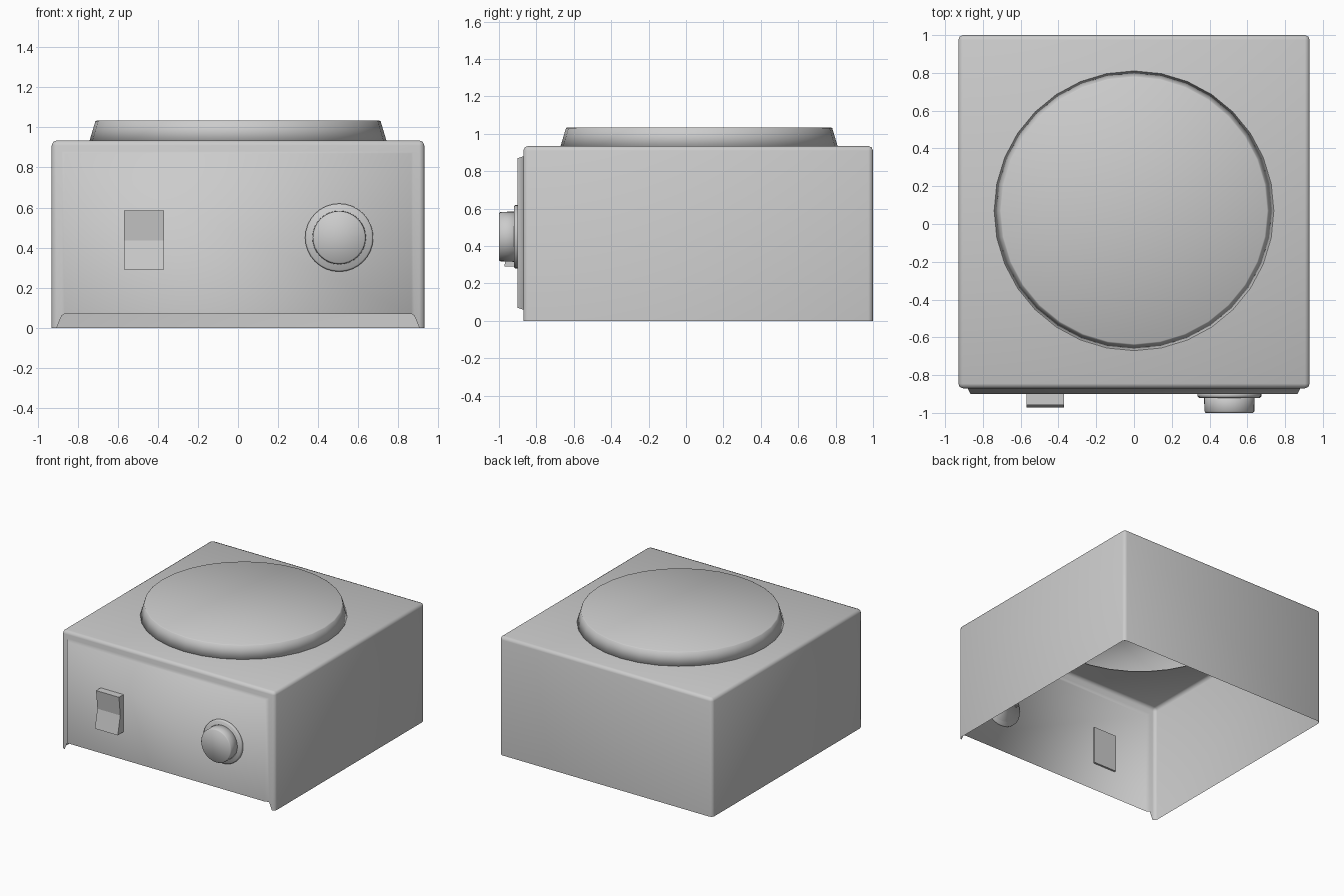
import bpy, bmesh
from mathutils import Vector
from math import cos, sin, tau

if "Cube" in bpy.data.objects:
    bpy.data.objects.remove(bpy.data.objects["Cube"])


def make_object(name, bm, smooth=True):
    bmesh.ops.recalc_face_normals(bm, faces=bm.faces)
    mesh = bpy.data.meshes.new(name)
    bm.to_mesh(mesh)
    bm.free()
    for p in mesh.polygons:
        p.use_smooth = smooth
    obj = bpy.data.objects.new(name, mesh)
    bpy.context.collection.objects.link(obj)
    return obj


def lathe(name, profile, place, sides=32):
    """Closed turned solid; profile is (radius, height) and place maps to world."""
    bm = bmesh.new()
    rings = [[bm.verts.new(place(r * sin(tau * i / sides), r * cos(tau * i / sides), h))
              for i in range(sides)] for r, h in profile]
    for a, b in zip(rings, rings[1:]):
        for i in range(sides):
            j = (i + 1) % sides
            bm.faces.new((a[i], a[j], b[j], b[i]))
    bm.faces.new(rings[0])
    bm.faces.new(rings[-1])
    return make_object(name, bm)


# Housing: open-bottomed shell with rounded edges and a raised front panel
W, FRONT, BACK, TOP = 0.93, -0.87, 1.0, 0.935
bm = bmesh.new()
bmesh.ops.create_cube(bm, size=1)
for v in bm.verts:
    v.co = Vector((v.co.x * 2 * W, BACK if v.co.y > 0 else FRONT, TOP if v.co.z > 0 else 0))
bm.normal_update()
bottom = [f for f in bm.faces if f.normal.z < -0.9]
bmesh.ops.delete(bm, geom=bottom, context='FACES_ONLY')
edges = [e for e in bm.edges if not e.is_boundary]
bmesh.ops.bevel(bm, geom=edges, offset=0.025, segments=2, profile=0.5, affect='EDGES')
bm.normal_update()
panel = min(bm.faces, key=lambda f: (f.normal.y, -f.calc_area()))
for half_x, z0, z1, y in ((0.88, 0.06, 0.88, FRONT), (0.865, 0.07, 0.87, -0.90)):
    bmesh.ops.inset_region(bm, faces=[panel], thickness=0.01)
    mid = panel.calc_center_median().z
    for v in panel.verts:
        v.co = Vector((half_x if v.co.x > 0 else -half_x, y, z1 if v.co.z > mid else z0))
make_object("housing", bm)

# Round plate on top
lathe("top_plate", [(0.745, 0.92), (0.712, 1.03), (0.705, 1.035)],
      lambda a, b, h: (a, 0.07 + b, h))

# Control knob and its collar
def on_panel(a, b, h):
    return (0.505 + a, -h, 0.45 + b)

lathe("knob_collar", [(0.17, 0.89), (0.17, 0.912), (0.162, 0.92)], on_panel)
lathe("knob", [(0.135, 0.885), (0.132, 0.992), (0.125, 1.0)], on_panel)

# Rocker switch: side profile (y, z) extruded across its width
profile = [(-0.885, 0.29), (-0.972, 0.29), (-0.94, 0.435), (-0.957, 0.585), (-0.885, 0.585)]
bm = bmesh.new()
face = bm.faces.new([bm.verts.new((-0.57, y, z)) for y, z in profile])
ext = bmesh.ops.extrude_face_region(bm, geom=[face], use_keep_orig=True)
bmesh.ops.translate(bm, vec=(0.20, 0, 0),
                    verts=[g for g in ext["geom"] if isinstance(g, bmesh.types.BMVert)])
make_object("rocker_switch", bm, smooth=False)
